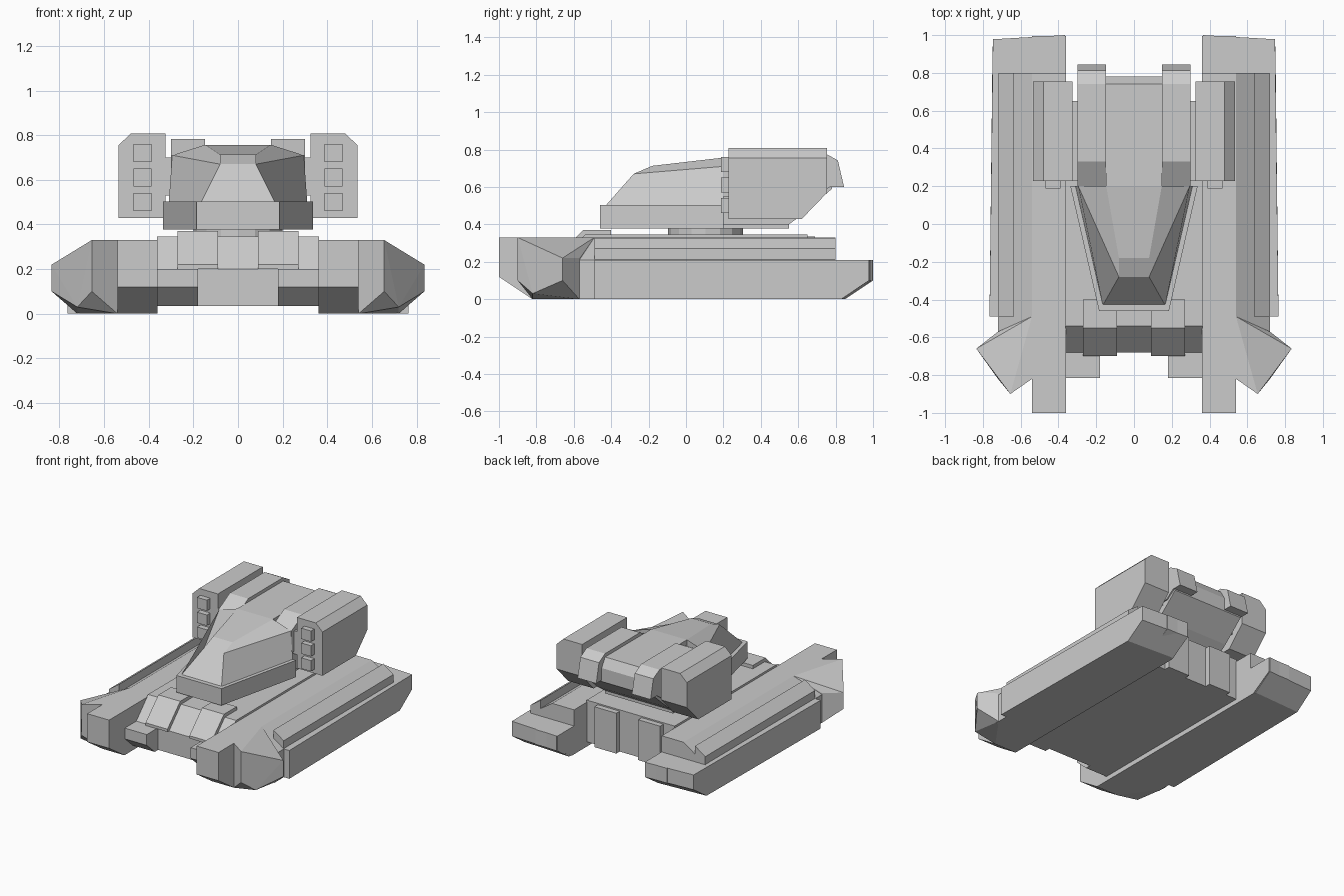
import bpy, bmesh

if "Cube" in bpy.data.objects:
    bpy.data.objects.remove(bpy.data.objects["Cube"])


def finish(name, bm):
    bmesh.ops.recalc_face_normals(bm, faces=bm.faces)
    me = bpy.data.meshes.new(name)
    bm.to_mesh(me)
    bm.free()
    ob = bpy.data.objects.new(name, me)
    bpy.context.collection.objects.link(ob)
    return ob


def mirror(ob):
    ob.modifiers.new("mirror", 'MIRROR').use_axis = (True, False, False)
    return ob


def prism(name, x0, x1, profile):
    """Extrude a (y, z) side profile from x0 to x1."""
    bm = bmesh.new()
    f = bm.faces.new([bm.verts.new((x0, y, z)) for y, z in profile])
    r = bmesh.ops.extrude_face_region(bm, geom=[f])
    vs = [v for v in r['geom'] if isinstance(v, bmesh.types.BMVert)]
    bmesh.ops.translate(bm, vec=(x1 - x0, 0, 0), verts=vs)
    return finish(name, bm)


def box(name, x0, x1, y0, y1, z0, z1):
    return prism(name, x0, x1, [(y0, z0), (y1, z0), (y1, z1), (y0, z1)])


def hull(name, pts):
    """Convex block around a few corner points."""
    bm = bmesh.new()
    for p in pts:
        bm.verts.new(p)
    r = bmesh.ops.convex_hull(bm, input=bm.verts[:])
    junk = [v for v in r['geom_interior'] if isinstance(v, bmesh.types.BMVert)]
    bmesh.ops.delete(bm, geom=junk, context='VERTS')
    bmesh.ops.dissolve_limit(bm, angle_limit=0.01, verts=bm.verts[:], edges=bm.edges[:])
    return finish(name, bm)


# track pods: inner beam, sloped shoulder, skirt, rail and front flare
mirror(prism("track_beam", .36, .54, [(-1, .12), (-1, .33), (.8, .33), (.8, .21),
                                      (.995, .21), (.995, .1), (.83, 0), (-.82, 0)]))
mirror(hull("track_shoulder", [(x, y, z) for y in (-.6, .8)
                               for x, z in ((.5, 0), (.5, .33), (.54, .33), (.72, .21), (.72, 0))]))
mirror(hull("track_skirt", [(x, -.49, z) for x in (.5, .765) for z in (0, .21)]
            + [(x, y, z) for x, y in ((.365, 1), (.747, .978)) for z in (.1, .21)]
            + [(.75, .83, 0), (.365, .85, 0), (.365, .8, .21)]))
mirror(hull("track_rail", [(x, y, z) for y in (-.49, .8)
                           for x, z in ((.635, .2), (.635, .328), (.718, .27), (.718, .2))]))
mirror(hull("front_flare", [(.54, -.82, .33), (.655, -.9, .33), (.835, -.66, .22), (.72, -.57, .22),
                            (.54, -.49, .33), (.655, -.9, .1), (.835, -.66, .1), (.54, -.82, 0),
                            (.72, -.57, 0), (.54, -.5, 0), (.72, -.82, 0.03)]))

# central hull with front plates, toe blocks and rear panels
prism("central_hull", -.362, .362, [(-.68, .035), (-.68, .2), (-.54, .345),
                                    (.65, .345), (.65, .035)])
mirror(prism("front_plate", .09, .27, [(-.4, .33), (-.4, .37), (-.55, .37), (-.70, .22),
                                       (-.70, .2), (-.64, .2)]))
mirror(prism("toe_block", .18, .362, [(-.6, .035), (-.6, .2), (-.815, .2), (-.815, .12), (-.72, .035)]))
mirror(box("rear_panel", .09, .27, .6, .69, .035, .335))

# turret ring
bpy.ops.mesh.primitive_cylinder_add(vertices=16, radius=.2, depth=.06, location=(0, .105, .36))
bpy.context.object.name = "turret_ring"

# turret base: wedge widening to the back
hull("turret_base", [(s * x, y, z) for s in (-1, 1) for z in (.378, .503)
                     for x, y in ((.185, -.46), (.337, .2))])
box("turret_base_rear", -.28, .28, .19, .55, .378, .503)

# turret nose: mirrored rings from lower edge, side ridge and top plate
bm = bmesh.new()
half = [(.165, -.43, .5), (.31, .2, .5), (.295, .2, .71), (.08, -.28, .67), (.08, -.18, .713), (.147, .2, .757)]
R = [bm.verts.new(p) for p in half]
L = [bm.verts.new((-x, y, z)) for x, y, z in half]
for V in (R, L):
    bm.faces.new([V[i] for i in (0, 1, 2, 3)])
    bm.faces.new([V[i] for i in (3, 2, 5, 4)])
for a, b in ((0, 3), (3, 4), (4, 5), (1, 0)):
    bm.faces.new((R[a], R[b], L[b], L[a]))
bm.faces.new((R[1], R[2], R[5], L[5], L[2], L[1]))
finish("turret_nose", bm)

# turret rear body and shoulder blocks
prism("turret_body", -.29, .29, [(.2, .4), (.55, .4), (.62, .45), (.78, .59), (.78, .69), (.74, .757),
                                 (.33, .757), (.2, .71)])
box("turret_spine", -.147, .147, .2, .74, .7, .757)
mirror(prism("turret_shoulder", .147, .3, [(.2, .55), (.2, .71), (.33, .782), (.74, .782), (.812, .742),
                                           (.845, .6), (.77, .6), (.7, .55)]))

# launcher pods with connectors and tubes
mirror(box("launcher_mount", .28, .34, .23, .65, .53, .7))
section = [(.325, .43), (.535, .43), (.535, .755), (.48, .808), (.325, .808)]
mirror(hull("launcher_pod", [(x, .228, z) for x, z in section]
            + [(x, .755, max(z, .57)) for x, z in section]
            + [(x, .62, .43) for x in (.325, .535)]))
for i in range(3):
    z = .5 + .11 * i
    mirror(box(f"launcher_tube_{i + 1}", .388, .468, .188, .24, z - .04, z + .04))
